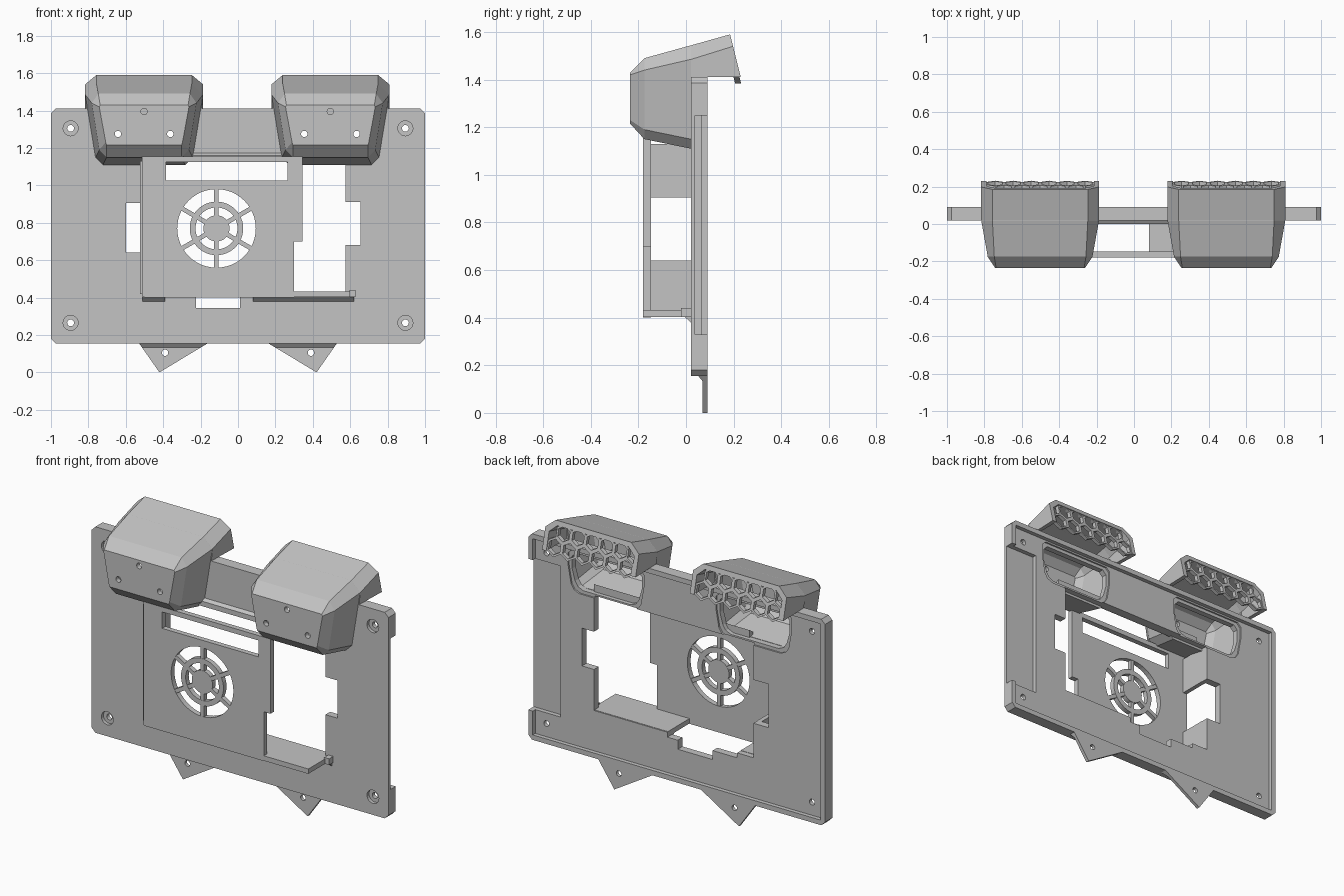
import bpy, bmesh, math

if "Cube" in bpy.data.objects:
    bpy.data.objects.remove(bpy.data.objects["Cube"])

grey = bpy.data.materials.new("plain_grey")
grey.diffuse_color = (0.55, 0.55, 0.55, 1)
grey.use_nodes = True
grey.node_tree.nodes["Principled BSDF"].inputs["Base Color"].default_value = grey.diffuse_color


def make(name, rings):
    """Closed solid lofted through rings of equal point count."""
    bm = bmesh.new()
    vs = [[bm.verts.new(p) for p in r] for r in rings]
    n = len(rings[0])
    for a, b in zip(vs, vs[1:]):
        for i in range(n):
            j = (i + 1) % n
            bm.faces.new((a[i], a[j], b[j], b[i]))
    bm.faces.new(vs[0])
    bm.faces.new(vs[-1])
    bmesh.ops.recalc_face_normals(bm, faces=bm.faces)
    me = bpy.data.meshes.new(name)
    bm.to_mesh(me)
    bm.free()
    me.materials.append(grey)
    ob = bpy.data.objects.new(name, me)
    bpy.context.collection.objects.link(ob)
    return ob


def prism(name, pts, y0, y1):
    return make(name, [[(x, y, z) for x, z in pts] for y in (y0, y1)])


def box(name, x0, x1, y0, y1, z0, z1):
    return prism(name, [(x0, z0), (x1, z0), (x1, z1), (x0, z1)], y0, y1)


def circle(x, z, r, n=24):
    return [(x + r * math.cos(2 * math.pi * i / n),
             z + r * math.sin(2 * math.pi * i / n)) for i in range(n)]


def cut(ob, cutters):
    """Subtract each cutter, bake the result and drop the cutter."""
    for c in cutters:
        m = ob.modifiers.new("cut", 'BOOLEAN')
        m.operation = 'DIFFERENCE'
        m.solver = 'EXACT'
        m.object = c
        bpy.context.view_layer.update()
        dg = bpy.context.evaluated_depsgraph_get()
        me = bpy.data.meshes.new_from_object(ob.evaluated_get(dg))
        ob.modifiers.clear()
        ob.data = me
        bpy.data.objects.remove(c)


def cbox(*a):
    return box("cutter", *a)


def chole(x, z, r, y0, y1, n=24):
    return prism("cutter", circle(x, z, r, n), y0, y1)


HOODS = (("left", -0.502), ("right", 0.494))

# ---- back plate with chamfered corners, rear rim and side channel
c = 0.025
plate = prism("back_plate", [
    (-1 + c, 0.155), (1 - c, 0.155), (1, 0.155 + c), (1, 1.41 - c),
    (1 - c, 1.41), (-1 + c, 1.41), (-1, 1.41 - c), (-1, 0.155 + c)], 0.02, 0.09)
cutters = [
    cbox(-0.97, 0.97, 0.065, 0.2, 0.185, 1.38),
    cbox(0.8, 1.1, 0.038, 0.2, 0.33, 1.25),
    # main window and its side notches
    cbox(-0.5, 0.575, -0.1, 0.2, 0.43, 1.125),
    cbox(-0.6, -0.45, -0.1, 0.2, 0.64, 0.905),
    cbox(0.5, 0.655, -0.1, 0.2, 0.68, 0.91),
    cbox(-0.39, 0.08, -0.1, 0.2, 0.40, 0.5),
    cbox(-0.225, 0.01, -0.1, 0.2, 0.345, 0.5)]
for sx in (-0.895, 0.895):
    for z in (0.265, 1.305):
        cutters += [chole(sx, z, 0.018, -0.1, 0.2), chole(sx, z, 0.04, -0.1, 0.04)]


def slot(x, g):
    # rounded opening behind a hood, grown by g
    pts = [(0.21, 1.35), (0.235, 1.325), (0.235, 1.25), (0.215, 1.18),
           (0.195, 1.15), (0.16, 1.135)]
    right = [(a + g, z + (g if z > 1.22 else -g)) for a, z in pts]
    return [(x + a, z) for a, z in right] + [(x - a, z) for a, z in reversed(right)]


for side, x in HOODS:
    cutters += [prism("cutter", slot(x, 0), -0.1, 0.2),
                prism("cutter", slot(x, 0.02), 0.055, 0.2)]
cut(plate, cutters)

# ---- raised front panel with fan opening and top slot
panel = prism("front_panel", [
    (-0.5, 0.40), (0.3, 0.40), (0.3, 0.70), (0.345, 0.70),
    (0.345, 1.155), (-0.5, 1.155)], -0.18, -0.148)
fx, fz = -0.115, 0.77
cut(panel, [cbox(-0.385, 0.265, -0.3, 0, 1.025, 1.125),
            chole(fx, fz, 0.21, -0.3, 0, 48)])

# ---- fan guard: hub, ring and six spokes
prism("fan_hub", circle(fx, fz, 0.07, 32), -0.18, -0.15)
ring = prism("fan_ring", circle(fx, fz, 0.143, 48), -0.18, -0.15)
cut(ring, [chole(fx, fz, 0.112, -0.3, 0, 48)])
for k in range(6):
    a = math.radians(30 + 60 * k)
    ux, uz = math.cos(a), math.sin(a)
    prism("fan_spoke", [(fx + ux * r - uz * w, fz + uz * r + ux * w)
                        for r, w in ((0.06, -0.012), (0.215, -0.012),
                                     (0.215, 0.012), (0.06, 0.012))], -0.179, -0.151)

# ---- box walls between panel and plate
wall = box("left_wall", -0.525, -0.498, -0.165, 0.025, 0.42, 1.13)
cut(wall, [cbox(-0.7, -0.4, -0.148, 0.1, 0.64, 0.905)])
box("panel_left_edge", -0.512, -0.49, -0.18, -0.148, 0.41, 1.155)
box("bottom_wall_left", -0.51, -0.39, -0.18, 0.03, 0.402, 0.432)
box("bottom_wall_right", 0.08, 0.6, -0.18, 0.06, 0.402, 0.432)
box("bottom_wall_lip", 0.595, 0.628, -0.02, 0.03, 0.402, 0.44)


def fillet(name, x0, x1, pts):
    return make(name, [[(x, y, z) for y, z in pts] for x in (x0, x1)])


for n, x0, x1 in (("left", -0.51, -0.39), ("right", 0.08, 0.62)):
    fillet("bottom_fillet_" + n, x0, x1, [(-0.005, 0.403), (0.022, 0.403), (0.022, 0.378)])
fillet("top_ledge", -0.45, 0.6, [(-0.0, 1.13), (0.03, 1.126), (0.03, 1.18), (0.0, 1.16)])

# ---- triangular feet with screw holes
for n, s in (("left", -1), ("right", 1)):
    foot = prism("foot_" + n, [(s * 0.53, 0.157), (s * 0.16, 0.157), (s * 0.42, 0.0)], 0.07, 0.09)
    cut(foot, [chole(s * 0.39, 0.105, 0.017, 0, 0.2)])
    make("foot_wedge_" + n, [
        [(s * 0.53, 0.05, 0.157), (s * 0.53, 0.072, 0.157), (s * 0.51, 0.072, 0.13)],
        [(s * 0.16, 0.05, 0.157), (s * 0.16, 0.072, 0.157), (s * 0.205, 0.072, 0.13)]])


# ---- faceted hoods
def section(x, pts):
    return [(x + a, y, z) for a, y, z in pts] + [(x - a, y, z) for a, y, z in reversed(pts)]


for side, x in HOODS:
    hood = make("hood_" + side, [section(x, p) for p in (
        [(0.235, -0.235, 1.43), (0.24, -0.235, 1.42), (0.205, -0.235, 1.23), (0.2, -0.235, 1.215)],
        [(0.245, -0.175, 1.49), (0.28, -0.175, 1.44), (0.24, -0.175, 1.19), (0.2, -0.175, 1.15)],
        [(0.255, 0.02, 1.544), (0.315, 0.02, 1.485), (0.26, 0.02, 1.15), (0.22, 0.02, 1.11)],
        [(0.255, 0.021, 1.544), (0.315, 0.021, 1.485), (0.308, 0.021, 1.41), (0.3, 0.021, 1.41)],
        [(0.255, 0.185, 1.59), (0.315, 0.198, 1.54), (0.315, 0.23, 1.41), (0.3, 0.23, 1.41)])])
    inner = make("cutter", [section(x, p) for p in (
        [(0.215, -0.205, 1.42), (0.22, -0.205, 1.41), (0.185, -0.205, 1.24), (0.18, -0.205, 1.225)],
        [(0.225, -0.165, 1.462), (0.255, -0.165, 1.425), (0.215, -0.165, 1.21), (0.18, -0.165, 1.175)],
        [(0.24, 0.03, 1.517), (0.287, 0.03, 1.475), (0.232, 0.03, 1.165), (0.2, 0.03, 1.135)],
        [(0.24, 0.031, 1.517), (0.287, 0.031, 1.475), (0.286, 0.031, 1.38), (0.28, 0.031, 1.38)],
        [(0.24, 0.3, 1.592), (0.287, 0.3, 1.545), (0.287, 0.3, 1.38), (0.28, 0.3, 1.38)])])
    cut(hood, [inner] + [chole(x + dx, z, 0.017, -0.4, -0.1)
                         for dx, z in ((-0.14, 1.275), (0.14, 1.275), (0, 1.395))])

    # honeycomb grille across the tilted rear opening
    R, pitch = 0.057, 0.096
    for row, (z, count) in enumerate(((1.525, 5), (1.4415, 6))):
        for i in range(count):
            cx = x + (i - (count - 1) / 2) * pitch
            bm = bmesh.new()
            loops = []
            for r, dy in ((R, -0.03), (R, -0.005), (R - 0.013, -0.005), (R - 0.013, -0.03)):
                loop = []
                for k in range(6):
                    a = math.radians(30 + 60 * k)
                    pz = z + r * math.sin(a)
                    py = 0.185 + (1.59 - pz) * 0.25 + dy
                    loop.append(bm.verts.new((cx + r * math.cos(a), py, pz)))
                loops.append(loop)
            for a, b in zip(loops, loops[1:] + loops[:1]):
                for k in range(6):
                    bm.faces.new((a[k], a[(k + 1) % 6], b[(k + 1) % 6], b[k]))
            bmesh.ops.recalc_face_normals(bm, faces=bm.faces)
            me = bpy.data.meshes.new("grille_cell")
            bm.to_mesh(me)
            bm.free()
            me.materials.append(grey)
            bpy.context.collection.objects.link(
                bpy.data.objects.new("grille_cell_" + side, me))
